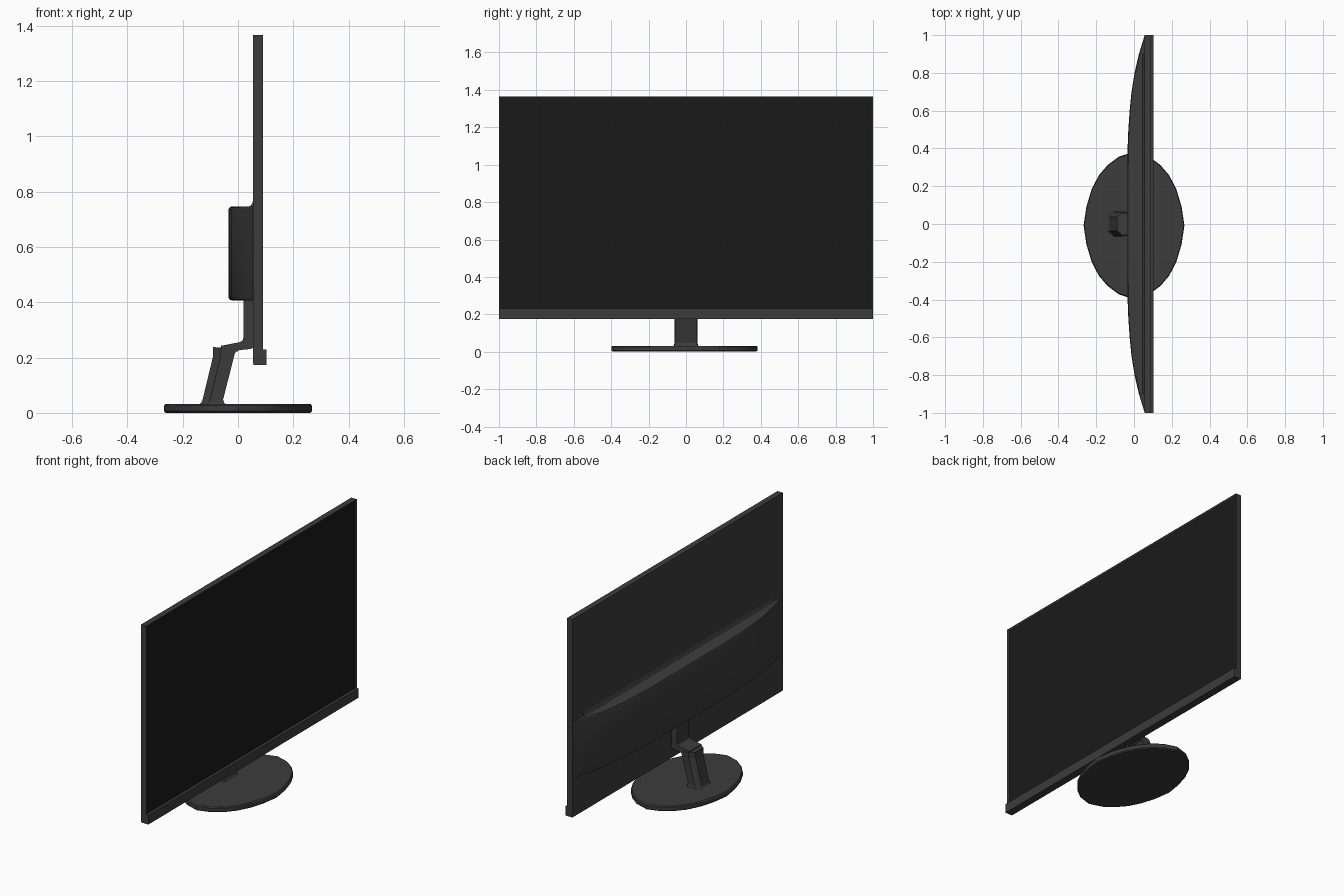
import bpy, bmesh
from mathutils import Vector

if "Cube" in bpy.data.objects:
    bpy.data.objects.remove(bpy.data.objects["Cube"])


def material(name, v):
    m = bpy.data.materials.new(name)
    m.diffuse_color = (v, v, v, 1)
    m.use_nodes = True
    m.node_tree.nodes["Principled BSDF"].inputs["Base Color"].default_value = m.diffuse_color
    return m


BODY = material("dark_plastic", 0.045)
SCREEN = material("screen_black", 0.01)


def finish(name, bm, mat, smooth=False):
    bmesh.ops.recalc_face_normals(bm, faces=bm.faces)
    me = bpy.data.meshes.new(name)
    bm.to_mesh(me)
    bm.free()
    me.materials.append(mat)
    ob = bpy.data.objects.new(name, me)
    bpy.context.collection.objects.link(ob)
    if smooth:
        bpy.ops.object.select_all(action='DESELECT')
        ob.select_set(True)
        bpy.context.view_layer.objects.active = ob
        bpy.ops.object.shade_smooth_by_angle(angle=0.5)
    return ob


def loft(name, rings, mat=BODY, smooth=False):
    """Skin closed rings of equal point count and cap both ends."""
    bm = bmesh.new()
    vs = [[bm.verts.new(p) for p in r] for r in rings]
    n = len(vs[0])
    for a, b in zip(vs, vs[1:]):
        for i in range(n):
            j = (i + 1) % n
            bm.faces.new((a[i], a[j], b[j], b[i]))
    bm.faces.new(vs[0])
    bm.faces.new(vs[-1])
    return finish(name, bm, mat, smooth)


def extrude_y(name, profile, w, mat=BODY, smooth=False):
    return loft(name, [[(x, y, z) for x, z in profile] for y in (-w, w)], mat, smooth)


def box_bm(x0, x1, y, z0, z1):
    bm = bmesh.new()
    bmesh.ops.create_cube(bm, size=1)
    for v in bm.verts:
        v.co = Vector(((x0 + x1) / 2 + v.co.x * (x1 - x0), v.co.y * 2 * y,
                       (z0 + z1) / 2 + v.co.z * (z1 - z0)))
    return bm


# panel housing with a thin raised rim facing +x
bm = box_bm(0.055, 0.091, 1.0, 0.178, 1.366)
front = [f for f in bm.faces if f.normal.x > 0.9 or f.calc_center_median().x > 0.09]
bmesh.ops.inset_region(bm, faces=front, thickness=0.012)
bmesh.ops.translate(bm, verts=front[0].verts, vec=(-0.006, 0, 0))
finish("panel_housing", bm, BODY)

# display surface and bottom chin
finish("screen", box_bm(0.08, 0.086, 0.988, 0.2, 1.354), SCREEN)
finish("bottom_chin", box_bm(0.056, 0.103, 1.0, 0.174, 0.23), BODY)

# curved bulge across the back
half = [(0.055, 0.995), (0.026, 0.9), (0.003, 0.8), (-0.013, 0.7), (-0.023, 0.6),
        (-0.030, 0.5), (-0.034, 0.4), (-0.035, 0.2)]
outline = half + [(x, -y) for x, y in reversed(half)]


def bulge_ring(z, inset):
    return [(x + inset * (0.055 - x) / 0.09, y, z) for x, y in outline]


loft("rear_bulge", [bulge_ring(0.407, 0.012), bulge_ring(0.410, 0.004), bulge_ring(0.418, 0),
                    bulge_ring(0.735, 0), bulge_ring(0.743, 0.004), bulge_ring(0.746, 0.012)],
     smooth=True)

# small concave fillet where the bulge meets the panel
extrude_y("bulge_fillet", [(0.0555, 0.74), (0.0555, 0.775), (0.052, 0.758), (0.046, 0.749),
                           (0.036, 0.745), (0.036, 0.74)], 0.9, smooth=True)

# oval foot
quarter = [(0.267, 0), (0.252, 0.10), (0.225, 0.19), (0.187, 0.265),
           (0.14, 0.32), (0.08, 0.365), (0, 0.39)]
right = quarter + [(-x, y) for x, y in reversed(quarter[:-1])]
oval = right + [(x, -y) for x, y in reversed(right[1:-1])]
loft("foot", [[(x * s, y * s - 0.008, z) for x, y in oval]
              for z, s in ((0, 0.982), (0.006, 1), (0.026, 1), (0.032, 0.985))], smooth=True)


# slanted leg with chamfered rear corners and flared bottom
def leg_ring(x0, z0, x1, z1, grow=0):
    sect = [(0, 0.036), (0.36, 0.062), (1, 0.058), (1, -0.058), (0.36, -0.062), (0, -0.036)]
    return [(x0 + (x1 - x0) * t, y * (1 + grow), z0 + (z1 - z0) * t) for t, y in sect]


loft("slanted_leg", [leg_ring(-0.142, 0.03, -0.042, 0.03, 0.12),
                     leg_ring(-0.133, 0.036, -0.05, 0.036, 0.03),
                     leg_ring(-0.128, 0.048, -0.054, 0.048),
                     leg_ring(-0.09, 0.205, -0.014, 0.205),
                     leg_ring(-0.09, 0.238, -0.008, 0.232)])

# bent bracket joining the leg to the bulge
extrude_y("neck_bracket", [(-0.062, 0.2425), (0.008, 0.256), (0.018, 0.264), (0.02, 0.276),
                           (0.02, 0.42), (0.0555, 0.42), (0.0555, 0.236), (0.045, 0.231),
                           (0.005, 0.227), (-0.015, 0.215), (-0.055, 0.215)], 0.058)
